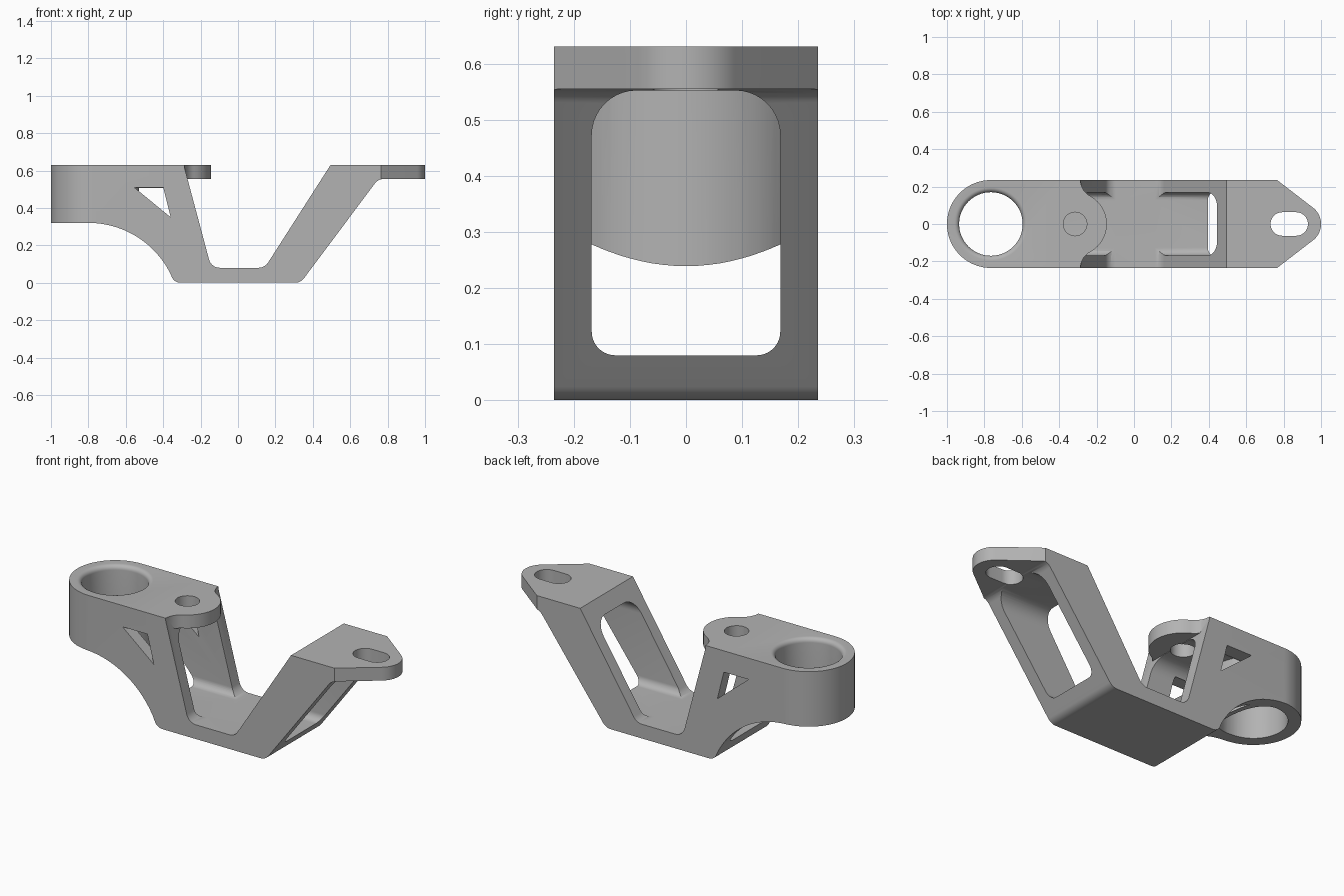
import bpy
import bmesh
from math import sin, cos, tan, radians, pi
from mathutils import Vector, Matrix

if "Cube" in bpy.data.objects:
    bpy.data.objects.remove(bpy.data.objects["Cube"], do_unlink=True)

HALF_WIDTH = 0.235
HALF_WINDOW = 0.168
TOP = 0.63
TAB_BOTTOM = 0.555
RING_X = -0.765
EAR_X = -0.315

metal = bpy.data.materials.new("plain grey metal")
metal.use_nodes = True
grey = (0.45, 0.45, 0.45, 1)
metal.diffuse_color = grey
metal.node_tree.nodes["Principled BSDF"].inputs["Base Color"].default_value = grey


def rounded(corners, steps=10):
    """Polygon outline from (u, v, fillet radius) corners."""
    outline = []
    for i, (u, v, r) in enumerate(corners):
        p = Vector((u, v))
        if r == 0:
            outline.append(p)
            continue
        a = (Vector(corners[i - 1][:2]) - p).normalized()
        b = (Vector(corners[(i + 1) % len(corners)][:2]) - p).normalized()
        half = a.angle(b) / 2
        centre = p + (a + b).normalized() * (r / sin(half))
        start = p + a * (r / tan(half)) - centre
        end = p + b * (r / tan(half)) - centre
        sweep = start.angle_signed(end)
        for k in range(steps + 1):
            outline.append(centre + Matrix.Rotation(-sweep * k / steps, 2) @ start)
    return outline


def arc(u, v, r, first, last, steps=24):
    angles = [radians(first + (last - first) * k / steps) for k in range(steps + 1)]
    return [Vector((u + r * cos(t), v + r * sin(t))) for t in angles]


def prism(name, outline, low, high, axis="z"):
    """Extrude an outline along one axis between two positions."""
    place = {"z": lambda p, h: (p[0], p[1], h),
             "y": lambda p, h: (p[0], h, p[1]),
             "x": lambda p, h: (h, p[0], p[1])}[axis]
    bm = bmesh.new()
    face = bm.faces.new([bm.verts.new(place(p, low)) for p in outline])
    new = bmesh.ops.extrude_face_region(bm, geom=[face])["geom"]
    shift = Vector(place((0, 0), high - low))
    bmesh.ops.translate(bm, vec=shift, verts=[g for g in new if isinstance(g, bmesh.types.BMVert)])
    return finish(name, bm)


def lathe(name, profile, x, steps=64):
    """Spin an (r, z) profile that begins and ends on the axis."""
    bm = bmesh.new()
    verts = [bm.verts.new((x + r, 0, z)) for r, z in profile]
    edges = [bm.edges.new(pair) for pair in zip(verts, verts[1:])]
    bmesh.ops.spin(bm, geom=verts + edges, cent=(x, 0, 0), axis=(0, 0, 1),
                   angle=2 * pi, steps=steps)
    bmesh.ops.remove_doubles(bm, verts=bm.verts, dist=0.0001)
    return finish(name, bm)


def finish(name, bm):
    bmesh.ops.recalc_face_normals(bm, faces=bm.faces)
    mesh = bpy.data.meshes.new(name)
    bm.to_mesh(mesh)
    bm.free()
    mesh.materials.append(metal)
    obj = bpy.data.objects.new(name, mesh)
    bpy.context.collection.objects.link(obj)
    return obj


def combine(target, tool, operation):
    """Apply a boolean and discard the tool."""
    mod = target.modifiers.new(operation, "BOOLEAN")
    mod.operation = operation
    mod.solver = "EXACT"
    mod.object = tool
    bpy.context.view_layer.objects.active = target
    bpy.ops.object.modifier_apply(modifier=mod.name)
    bpy.data.objects.remove(tool, do_unlink=True)


# Side profile: ring block, valley, sloping leg and end flange
side = rounded([(-1.1, TOP, 0), (-0.29, TOP, 0), (-0.143, 0.08, 0.06), (0.143, 0.08, 0.06),
                (0.495, TOP, 0), (1.1, TOP, 0), (1.1, TAB_BOTTOM, 0), (0.75, TAB_BOTTOM, 0.06),
                (0.335, 0, 0.06), (-0.34, 0, 0.05), (-0.367, 0.06, 0)])
side += arc(-0.8, -0.17, 0.49, 29, 90) + [Vector((-1.1, 0.32))]
bracket = prism("bracket_body", side, -0.3, 0.3, "y")

# Plan outline: round ring end and tapered flange nose
plan = arc(RING_X, 0, HALF_WIDTH, 90, 270, 48) + [Vector((0.765, -HALF_WIDTH))]
plan += arc(0.89, 0, 0.11, -52, 52) + [Vector((0.765, HALF_WIDTH))]
combine(bracket, prism("plan_limit", plan, -0.1, 0.8), "INTERSECT")

# Rounded ear with concave flanks
flank = arc(-0.19, HALF_WIDTH, 0.096, 180, 242, 12)
ear = [Vector((-0.4, -HALF_WIDTH))] + [Vector((p.x, -p.y)) for p in flank]
ear += arc(EAR_X, 0, 0.17, -61, 61)[1:-1] + flank[::-1] + [Vector((-0.4, HALF_WIDTH))]
combine(bracket, prism("ear", ear, TAB_BOTTOM, TOP), "UNION")

# Lengthwise window through both legs, stopping at the ring wall
window = rounded([(-HALF_WINDOW, 0.08, 0.042), (HALF_WINDOW, 0.08, 0.042),
                  (HALF_WINDOW, 0.552, 0.08), (-HALF_WINDOW, 0.552, 0.08)])
cavity = prism("window_cutter", window, RING_X, 1.2, "x")
combine(cavity, prism("ring_wall", arc(RING_X, 0, HALF_WIDTH, 0, 355, 71), -0.1, 0.8), "DIFFERENCE")
combine(bracket, cavity, "DIFFERENCE")

# Ring bore with a softened upper rim
bore = [(0, 0.1), (0.17, 0.1)]
bore += [(0.195 - 0.025 * cos(t), TOP - 0.025 + 0.025 * sin(t))
         for t in (radians(15 * k) for k in range(7))]
bore += [(0.195, 0.8), (0, 0.8)]
combine(bracket, lathe("bore_cutter", bore, RING_X), "DIFFERENCE")

# Ear hole and flange slot
combine(bracket, prism("hole_cutter", arc(EAR_X, 0, 0.063, 0, 350, 35), 0.5, 0.8), "DIFFERENCE")
slot = arc(0.867, 0, 0.063, -90, 90) + arc(0.793, 0, 0.063, 90, 270)
combine(bracket, prism("slot_cutter", slot, 0.5, 0.8), "DIFFERENCE")

# Triangular openings in both side walls
triangle = [(-0.555, 0.51), (-0.4, 0.51), (-0.36, 0.35)]
for sign in (-1, 1):
    near, far = sorted((sign * 0.16, sign * 0.3))
    combine(bracket, prism("triangle_cutter", triangle, near, far, "y"), "DIFFERENCE")

bpy.ops.object.select_all(action="DESELECT")
bracket.select_set(True)
bpy.context.view_layer.objects.active = bracket
bpy.ops.object.shade_smooth_by_angle(angle=radians(30))
